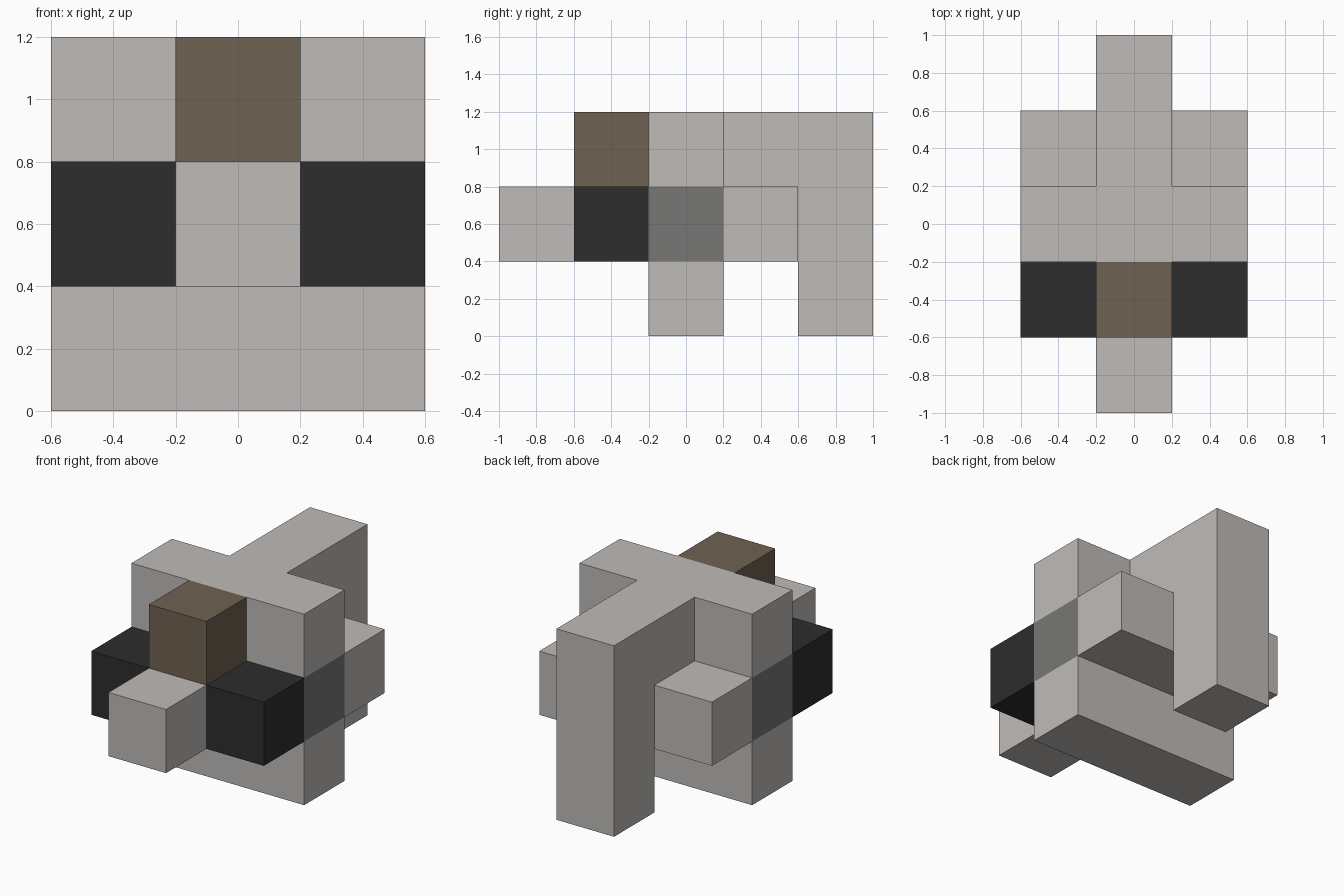
import bpy
import bmesh

cube = bpy.data.objects.get("Cube")
if cube:
    bpy.data.objects.remove(cube, do_unlink=True)

U = 0.4  # one grid cell


def material(name, rgb):
    mat = bpy.data.materials.new(name)
    mat.use_nodes = True
    color = (*rgb, 1.0)
    mat.diffuse_color = color
    bsdf = next(n for n in mat.node_tree.nodes if n.type == "BSDF_PRINCIPLED")
    bsdf.inputs["Base Color"].default_value = color
    return mat


light = material("light_grey", (0.521, 0.497, 0.479))
mid = material("mid_grey", (0.184, 0.184, 0.182))
dark = material("charcoal", (0.026, 0.026, 0.026))
brown = material("brown", (0.159, 0.122, 0.084))


def prism(name, mat, profile, x0, x1):
    """Extrude a y-z profile, given in cells, along x."""
    bm = bmesh.new()
    face = bm.faces.new([bm.verts.new((x0 * U, y * U, z * U)) for y, z in profile])
    out = bmesh.ops.extrude_face_region(bm, geom=[face])
    verts = [v for v in out["geom"] if isinstance(v, bmesh.types.BMVert)]
    bmesh.ops.translate(bm, verts=verts, vec=((x1 - x0) * U, 0, 0))
    bmesh.ops.recalc_face_normals(bm, faces=bm.faces)
    mesh = bpy.data.meshes.new(name)
    bm.to_mesh(mesh)
    bm.free()
    mesh.materials.append(mat)
    obj = bpy.data.objects.new(name, mesh)
    bpy.context.collection.objects.link(obj)
    return obj


def box(name, mat, x0, x1, y0, y1, z0, z1):
    return prism(name, mat, [(y0, z0), (y1, z0), (y1, z1), (y0, z1)], x0, x1)


# Cross beams
box("lower_beam", light, -1.5, 1.5, -0.5, 0.5, 0, 1)
box("middle_beam", mid, -1.5, 1.5, -0.5, 0.5, 1, 2)
box("upper_beam", light, -1.5, 1.5, -0.5, 0.5, 2, 3)
box("rear_beam", light, -1.5, 1.5, 0.5, 1.5, 1, 2)

# Nose bar and the block above it
box("nose_bar", light, -0.5, 0.5, -2.5, -0.5, 1, 2)
box("brown_block", brown, -0.5, 0.5, -1.5, -0.5, 2, 3)

# Dark blocks either side of the nose
for side, x0 in (("right", -1.5), ("left", 0.5)):
    box(side + "_dark_block", dark, x0, x0 + 1, -1.5, -0.5, 1, 2)

# Tail arm bending down to the ground
tail = [(0.5, 2), (1.5, 2), (1.5, 0), (2.5, 0), (2.5, 3), (0.5, 3)]
prism("tail_arm", light, tail, -0.5, 0.5)
